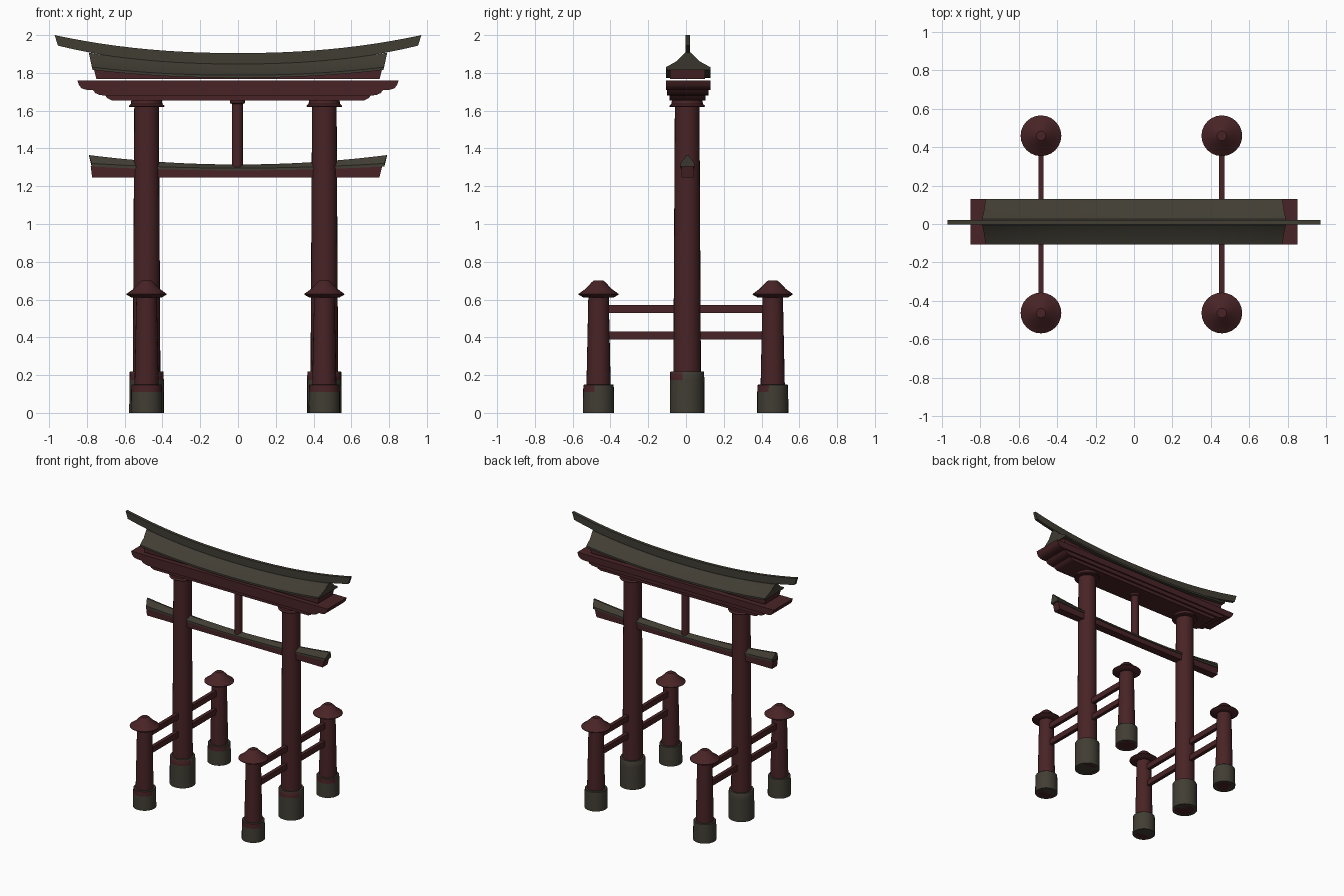
import bpy, bmesh, math

if "Cube" in bpy.data.objects:
    bpy.data.objects.remove(bpy.data.objects["Cube"])

def material(name, rgb):
    m = bpy.data.materials.new(name)
    m.diffuse_color = (*rgb, 1)
    m.use_nodes = True
    m.node_tree.nodes["Principled BSDF"].inputs["Base Color"].default_value = m.diffuse_color
    return m

RED = material("dark red paint", (0.066, 0.017, 0.019))
MOSS = material("weathered moss grey", (0.053, 0.047, 0.034))
YC = 0.008   # gate centre line in y

def finish(name, bm, mats, smooth=True):
    bmesh.ops.recalc_face_normals(bm, faces=bm.faces)
    me = bpy.data.meshes.new(name)
    bm.to_mesh(me)
    bm.free()
    for m in mats:
        me.materials.append(m)
    ob = bpy.data.objects.new(name, me)
    bpy.context.collection.objects.link(ob)
    if smooth:
        bpy.context.view_layer.objects.active = ob
        ob.select_set(True)
        bpy.ops.object.shade_smooth_by_angle(angle=math.radians(35))
        ob.select_set(False)
    return ob

def skin(name, rings, mats):
    """Join closed rings of points into a capped solid."""
    bm = bmesh.new()
    rows = [[bm.verts.new(p) for p in r] for r in rings]
    n = len(rows[0])
    for a, b in zip(rows, rows[1:]):
        for i in range(n):
            j = (i + 1) % n
            bm.faces.new((a[i], a[j], b[j], b[i]))
    bm.faces.new(rows[0])
    bm.faces.new(rows[-1])
    return bm

def turned(name, x, y, profile, mats=(RED,), n=24, rule=None):
    """Round part from (radius, z) pairs."""
    rings = [[(x + r * math.cos(2 * math.pi * i / n), y + r * math.sin(2 * math.pi * i / n), z)
              for i in range(n)] for r, z in profile]
    bm = skin(name, rings, mats)
    if rule:
        bm.normal_update()
        bmesh.ops.recalc_face_normals(bm, faces=bm.faces)
        for f in bm.faces:
            f.material_index = rule(f.normal, f.calc_center_median())
    return finish(name, bm, mats)

def loft(name, section, mat, steps=20):
    """Sweep a section along x; section(t) gives points for t in -1..1."""
    rings = [section(-1 + 2 * i / steps) for i in range(steps + 1)]
    return finish(name, skin(name, rings, (mat,)), (mat,))

def box(name, c, s, mat):
    rings = [[(c[0] + a * s[0], c[1] + b * s[1], c[2] + d * s[2])
              for a, b in ((-1, -1), (1, -1), (1, 1), (-1, 1))] for d in (-1, 1)]
    return finish(name, skin(name, rings, (mat,)), (mat,), False)

def beam(name, outline, half_y, y):
    """Front outline (right half, top to bottom) mirrored and extruded in y."""
    pts = outline + [(-x, z) for x, z in reversed(outline)]
    rings = [[(x, y + s * half_y, z) for x, z in pts] for s in (-1, 1)]
    finish(name, skin(name, rings, (RED,)), (RED,))

# peeling paint: upper front of each sleeve stays red
def sleeve_rule(limit):
    return lambda n, c: 1 if (c.z > limit and n.y < -0.3 and abs(n.z) < 0.5) else 0

for side, x in (("left", -0.484), ("right", 0.457)):
    # main pillar, sleeve and capital
    turned(f"{side}_pillar", x, YC - 0.002, [(0.073, 0.0), (0.073, 0.22), (0.065, 1.66)])
    turned(f"{side}_pillar_sleeve", x, YC - 0.002,
           [(0.092, 0), (0.091, 0.175), (0.09, 0.215), (0.087, 0.22)],
           (MOSS, RED), rule=sleeve_rule(0.18))
    turned(f"{side}_capital", x, YC - 0.002,
           [(0.092, 1.62), (0.095, 1.625), (0.084, 1.635), (0.08, 1.658)])
    for end, y in (("front", -0.463), ("back", 0.459)):
        # short support post, its sleeve and conical cap
        turned(f"{end}_{side}_post", x, y, [(0.064, 0.0), (0.064, 0.15), (0.054, 0.62)])
        turned(f"{end}_{side}_post_sleeve", x, y,
               [(0.083, 0), (0.082, 0.11), (0.08, 0.147), (0.077, 0.15)],
               (MOSS, RED), rule=sleeve_rule(0.12))
        turned(f"{end}_{side}_post_cap", x, y,
               [(0.06, 0.61), (0.082, 0.612), (0.106, 0.626), (0.106, 0.63),
                (0.07, 0.656), (0.036, 0.692), (0.025, 0.7)])
    # side rails through the pillar
    for level, z in (("upper", 0.55), ("lower", 0.41)):
        box(f"{side}_{level}_rail", (x, 0, z), (0.014, 0.45, 0.022), RED)

# lower tie beam with curved top
def tie(t):
    z0, z1 = 1.245, 1.286 + 0.022 * t * t
    return [(-0.012 + 0.76 * t, YC - 0.031, z0), (-0.012 + 0.76 * t, YC + 0.031, z0),
            (-0.008 + 0.772 * t, YC + 0.031, z1), (-0.008 + 0.772 * t, YC - 0.031, z1)]
loft("tie_beam", tie, RED)

def tie_cap(t):
    c = t * t
    a, b = 0.775 * t, 0.79 * t
    return [(a, YC - 0.037, 1.284 + 0.02 * c), (a, YC + 0.037, 1.284 + 0.02 * c),
            (a, YC + 0.037, 1.296 + 0.025 * c), (b, YC + 0.006, 1.315 + 0.05 * c),
            (b, YC - 0.006, 1.315 + 0.05 * c), (a, YC - 0.037, 1.296 + 0.025 * c)]
loft("tie_beam_cap", tie_cap, MOSS)

# short centre strut
turned("centre_strut", -0.003, YC, [(0.029, 1.285), (0.029, 1.635), (0.04, 1.64), (0.04, 1.66)], n=16)

# three-tier lintel with rounded ends
beam("lintel_top", [(0.85, 1.76), (0.842, 1.735), (0.828, 1.718), (0.80, 1.71)], 0.118, YC + 0.003)
beam("lintel_middle", [(0.77, 1.712), (0.755, 1.693), (0.735, 1.684), (0.71, 1.68)], 0.109, YC + 0.001)
beam("lintel_bottom", [(0.705, 1.682), (0.69, 1.665), (0.67, 1.655)], 0.096, YC)

# red core under the roof
def core(t):
    z = 1.79 + 0.04 * abs(t) ** 2.2
    return [(0.75 * t, YC - 0.092, 1.768), (0.75 * t, YC + 0.092, 1.768),
            (0.765 * t, YC + 0.092, z), (0.765 * t, YC - 0.092, z)]
loft("roof_core", core, RED)

# swept roof with concave slopes
def roof(t):
    c = abs(t) ** 2.2
    e, r = 1.788 + 0.042 * c, 1.847 + 0.06 * c
    rim = [(0.77, 0.118, e - 0.014), (0.772, 0.118, e),
           (0.78, 0.062, e + 0.4 * (r - e)), (0.79, 0.015, r)]
    pts = [(x * t, YC + 0.003 + y, z) for x, y, z in rim]
    return pts + [(x * t, YC + 0.003 - y, z) for x, y, z in reversed(rim)]
loft("roof", roof, MOSS, 24)

# thin upswept ridge board
def ridge(t):
    c = abs(t) ** 2.2
    lo, hi = 1.84 + 0.104 * c, 1.905 + 0.095 * c
    return [(0.953 * t, YC - 0.01, lo), (0.953 * t, YC + 0.014, lo),
            (0.971 * t, YC + 0.014, hi), (0.971 * t, YC - 0.01, hi)]
loft("ridge_board", ridge, MOSS, 24)
